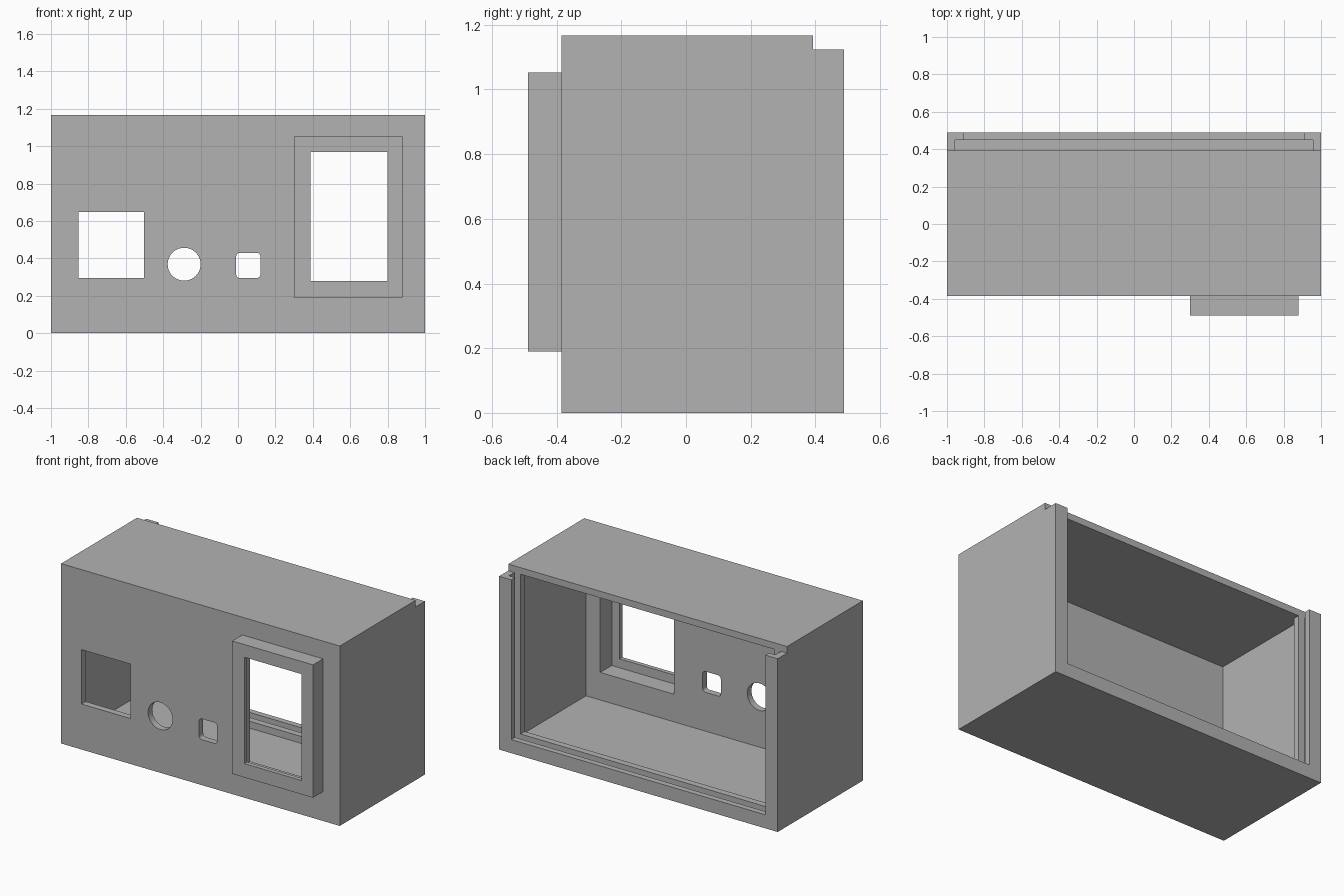
import bpy, bmesh, math
from mathutils import Matrix, Vector

default = bpy.data.objects.get("Cube")
if default:
    bpy.data.objects.remove(default, do_unlink=True)

grey = bpy.data.materials.new("matte grey")
grey.use_nodes = True
colour = (0.45, 0.45, 0.45, 1)
grey.diffuse_color = colour
grey.node_tree.nodes["Principled BSDF"].inputs["Base Color"].default_value = colour


def finish(name, bm):
    mesh = bpy.data.meshes.new(name)
    bmesh.ops.recalc_face_normals(bm, faces=bm.faces)
    bm.to_mesh(mesh)
    bm.free()
    mesh.materials.append(grey)
    obj = bpy.data.objects.new(name, mesh)
    bpy.context.collection.objects.link(obj)
    return obj


def box(name, x, y, z):
    """Box from (min, max) ranges on each axis."""
    bm = bmesh.new()
    size = [r[1] - r[0] for r in (x, y, z)]
    centre = Vector([(r[0] + r[1]) / 2 for r in (x, y, z)])
    bmesh.ops.create_cube(bm, size=1, matrix=Matrix.Translation(centre) @ Matrix.Diagonal((*size, 1)))
    return finish(name, bm)


def prism(name, outline, y0, y1):
    """Extrude an x-z outline from y0 to y1."""
    bm = bmesh.new()
    face = bm.faces.new([bm.verts.new((x, y0, z)) for x, z in outline])
    new = bmesh.ops.extrude_face_region(bm, geom=[face])["geom"]
    bmesh.ops.translate(bm, vec=(0, y1 - y0, 0), verts=[v for v in new if isinstance(v, bmesh.types.BMVert)])
    return finish(name, bm)


def arc(cx, cz, r, start, end, n):
    return [(cx + r * math.cos(math.radians(start + (end - start) * i / n)),
             cz + r * math.sin(math.radians(start + (end - start) * i / n))) for i in range(n + 1)]


def combine(target, tool, operation):
    """Apply a boolean and discard the tool."""
    tool.hide_render = True
    mod = target.modifiers.new(operation, 'BOOLEAN')
    mod.operation, mod.object, mod.solver = operation, tool, 'EXACT'
    bpy.context.view_layer.objects.active = target
    bpy.ops.object.modifier_apply(modifier=mod.name)
    bpy.data.objects.remove(tool, do_unlink=True)


FRONT, BACK, TOP, WALL = -0.385, 0.488, 1.167, 0.043
RIM, LIP = 0.393, 0.45     # lid slot lies between these depths
RAIL = 0.088               # width of the lid rails

# Enclosure with the raised window bezel
case = box("case", (-1, 1), (FRONT, BACK), (0, TOP))
combine(case, box("bezel", (0.3, 0.88), (-BACK, FRONT + 0.02), (0.19, 1.052)), 'UNION')

cuts = [
    # Hollow interior, stopping short of the rear rails
    box("cavity", (WALL - 1, 1 - WALL), (FRONT + WALL, 0.35), (WALL, TOP - WALL)),
    # Open back between the rails
    box("back_opening", (RAIL - 1, 1 - RAIL), (0.3, 0.6), (RAIL, TOP - WALL)),
    # Roof stops at the lid, which slides down the slot
    box("roof_notch", (-1.1, 1.1), (RIM, 0.6), (TOP - WALL, 1.3)),
    box("lid_slot", (WALL - 1, 1 - WALL), (RIM, LIP), (WALL, 1.3)),
    # Recess behind the bezel and the window itself
    box("bezel_recess", (0.325, 0.855), (-0.46, -0.3), (0.222, 1.02)),
    box("window", (0.388, 0.798), (-0.6, -0.3), (0.28, 0.97)),
    # Panel holes
    box("square_hole", (-0.853, -0.503), (-0.5, -0.3), (0.295, 0.648)),
    prism("round_hole", arc(-0.288, 0.369, 0.088, 0, 351, 39), -0.5, -0.3),
]
rounded = []
for cx, cz, start in ((0.1, 0.41, 0), (0.01, 0.41, 90), (0.01, 0.315, 180), (0.1, 0.315, 270)):
    rounded += arc(cx, cz, 0.02, start, start + 90, 5)
cuts.append(prism("rounded_hole", rounded, -0.5, -0.3))

for cutter in cuts:
    combine(case, cutter, 'DIFFERENCE')

bpy.ops.object.select_all(action='DESELECT')
case.select_set(True)
bpy.context.view_layer.objects.active = case
bpy.ops.object.shade_smooth_by_angle(angle=math.radians(30))
